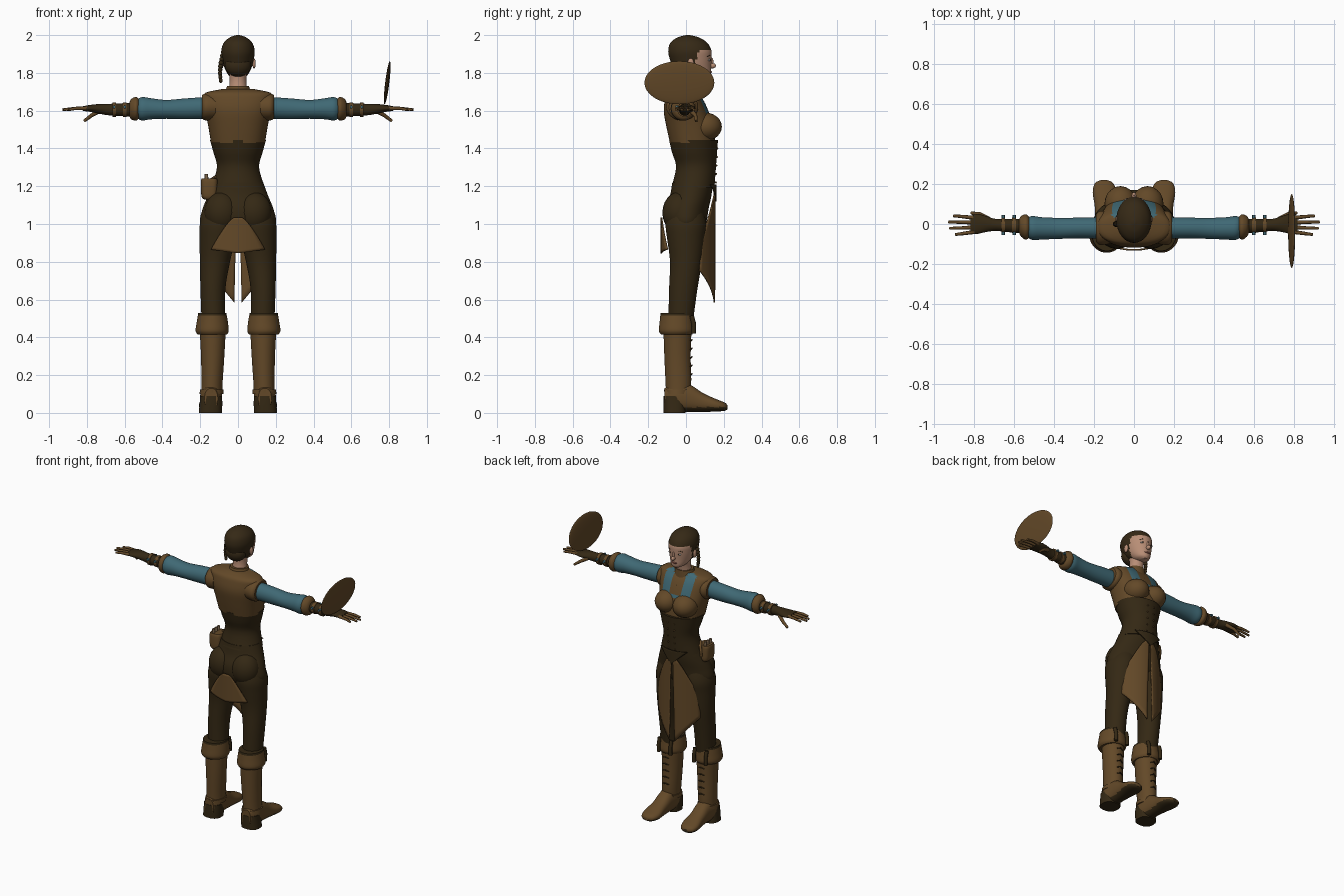
import bpy, bmesh
from math import pi, sin, cos, radians
from mathutils import Vector, Matrix

old_cube = bpy.data.objects.get("Cube")
if old_cube:
    bpy.data.objects.remove(old_cube)


def material(name, red, green, blue):
    mat = bpy.data.materials.new(name)
    mat.use_nodes = True
    colour = (red, green, blue, 1)
    mat.diffuse_color = colour
    mat.node_tree.nodes["Principled BSDF"].inputs["Base Color"].default_value = colour
    return mat


leather = material("brown leather", .125, .066, .021)
dark = material("dark brown leather", .034, .021, .007)
hair = material("dark hair", .036, .022, .008)
teal = material("teal cloth", .05, .14, .175)
skin = material("skin", .48, .27, .18)
lips = material("lips", .25, .09, .065)
white = material("eye white", .6, .55, .5)
glass = material("pouch bottle", .2, .13, .07)


def finish(name, bm, mat, angle=40):
    """Turn a bmesh into a smooth shaded object with one material."""
    bmesh.ops.recalc_face_normals(bm, faces=bm.faces[:])
    mesh = bpy.data.meshes.new(name)
    bm.to_mesh(mesh)
    bm.free()
    mesh.materials.append(mat)
    mesh.shade_smooth()
    mesh.set_sharp_from_angle(angle=radians(angle))
    obj = bpy.data.objects.new(name, mesh)
    bpy.context.collection.objects.link(obj)
    return obj


def spline(a, b, c, d, t):
    return (b + (c - a) * t / 2 + (a - b * 2.5 + c * 2 - d / 2) * t * t
            + ((d - a) / 2 + (b - c) * 1.5) * t ** 3)


def loft(name, mat, rings, axis="z", side=1, sides=32, steps=4, power=1):
    """Skin smoothed ellipses; ring = position on axis, two centres, two radii."""
    count = len(rings)
    dense = []
    for i in range(count - 1):
        near = [rings[min(max(i + k, 0), count - 1)] for k in (-1, 0, 1, 2)]
        dense += [[spline(*vals, k / steps) for vals in zip(*near)] for k in range(steps)]
    dense.append(rings[-1])
    bm = bmesh.new()
    loops = []
    for pos, cu, cv, ru, rv in dense:
        loop = []
        for k in range(sides):
            a = 2 * pi * (k + .5) / sides
            c, s = cos(a), sin(a)
            u = cu + max(ru, .001) * abs(c) ** power * (1 if c > 0 else -1)
            v = cv + max(rv, .001) * abs(s) ** power * (1 if s > 0 else -1)
            x, y, z = {"z": (u, v, pos), "x": (pos, u, v), "y": (u, pos, v)}[axis]
            loop.append(bm.verts.new((x * side, y, z)))
        loops.append(loop)
    for low, high in zip(loops, loops[1:]):
        for k in range(sides):
            n = (k + 1) % sides
            bm.faces.new((low[k], low[n], high[n], high[k]))
    bm.faces.new(loops[0])
    bm.faces.new(loops[-1])
    return finish(name, bm, mat)


def ball(name, mat, centre, radii, tilt=0):
    bm = bmesh.new()
    place = Matrix.Translation(centre) @ Matrix.Rotation(tilt, 4, "Y") @ Matrix.Diagonal((*radii, 1))
    bmesh.ops.create_uvsphere(bm, u_segments=20, v_segments=12, radius=1, matrix=place)
    return finish(name, bm, mat)


def tube(name, mat, points, radius, taper=1):
    curve = bpy.data.curves.new(name, "CURVE")
    curve.dimensions = "3D"
    curve.bevel_depth = radius
    curve.bevel_resolution = 2
    curve.use_fill_caps = True
    line = curve.splines.new("POLY")
    line.points.add(len(points) - 1)
    for i, (p, co) in enumerate(zip(line.points, points)):
        p.co = (*co, 1)
        p.radius = 1 + (taper - 1) * i / (len(points) - 1)
    curve.materials.append(mat)
    obj = bpy.data.objects.new(name, curve)
    bpy.context.collection.objects.link(obj)
    return obj


def cloth(name, mat, surface, columns=10, rows=14, thick=.008):
    """Thin sheet from a function of two parameters between 0 and 1."""
    bm = bmesh.new()
    grid = [[bm.verts.new(surface(i / columns, j / rows)) for i in range(columns + 1)]
            for j in range(rows + 1)]
    for a, b in zip(grid, grid[1:]):
        for i in range(columns):
            bm.faces.new((a[i], a[i + 1], b[i + 1], b[i]))
    obj = finish(name, bm, mat)
    solid = obj.modifiers.new("thickness", "SOLIDIFY")
    solid.thickness = thick
    solid.offset = 0
    return obj


def paint(obj, mat, rule):
    obj.data.materials.append(mat)
    for face in obj.data.polygons:
        if rule(face.center):
            face.material_index = len(obj.data.materials) - 1


# Trunk: trousers seat, corset, vest and collar
loft("hips", dark, [(.93, 0, 0, .13, .06), (1, 0, 0, .2, .105), (1.08, 0, .005, .188, .115),
                    (1.15, 0, .025, .16, .11), (1.22, 0, .035, .134, .108)])
loft("corset", dark, [(1.19, 0, .036, .143, .115), (1.3, 0, .053, .112, .106),
                      (1.38, 0, .045, .131, .12), (1.445, 0, .04, .149, .13)])
vest = loft("vest", leather, [(1.43, 0, .035, .143, .12), (1.52, 0, .02, .158, .125),
                              (1.6, 0, 0, .174, .118), (1.66, 0, -.01, .182, .1),
                              (1.695, 0, -.015, .172, .08), (1.715, 0, 0, .08, .055)],
            sides=48, power=.85)
paint(vest, teal, lambda c: c.y > .03 and c.z > 1.57 and (.045 < abs(c.x) < .11 or c.z < 1.59 and abs(c.x) < .11))
loft("collar", leather, [(1.68, 0, .01, .075, .065), (1.73, 0, .015, .058, .055)])
cloth("corset_point", dark, lambda u, v: ((u - .5) * .2 * (1 - v), .158 - ((u - .5) * .2 * (1 - v)) ** 2 * 3,
                                          1.21 - .09 * v))
for row in range(5):
    for s in (-1, 1):
        ball("corset_stud", leather, (s * .025, .158 + row * .002, 1.22 + row * .045), (.005, .005, .005))
tube("vest_seam", dark, [(0, .125, 1.57), (0, .098, 1.64)], .003)

# Neck, head and face
loft("neck", skin, [(1.7, 0, .015, .05, .045), (1.76, 0, .025, .044, .045), (1.82, 0, .03, .05, .055)])
head = loft("head", skin, [(1.768, 0, .09, .022, .03), (1.785, 0, .072, .048, .06),
                           (1.83, 0, .035, .073, .098), (1.88, 0, .024, .085, .112),
                           (1.92, 0, .02, .088, .114), (1.96, 0, .015, .075, .097),
                           (1.988, 0, .012, .043, .056), (2, 0, .01, .008, .01)], sides=48, steps=6)
paint(head, hair, lambda c: c.z > 1.922 or c.y < .045 and c.z > 1.775 or c.y < .065 and c.z > 1.87)
ball("hair_nape", hair, (0, -.025, 1.84), (.07, .055, .06))
ball("nose", skin, (0, .139, 1.838), (.012, .02, .014))
ball("nose_bridge", skin, (0, .131, 1.86), (.008, .014, .024))
ball("mouth", lips, (0, .127, 1.805), (.021, .01, .007))
ball("chin", skin, (0, .108, 1.785), (.025, .02, .018))
for s in (-1, 1):
    ball("eye", white, (s * .033, .121, 1.868), (.014, .008, .006))
    ball("iris", dark, (s * .033, .127, 1.868), (.005, .004, .005))
    tube("eyebrow", hair, [(s * .016, .131, 1.886), (s * .035, .125, 1.892), (s * .052, .112, 1.886)], .003)
    ball("ear", skin, (s * .085, .025, 1.85), (.009, .017, .027))
for k in range(9):
    t = k / 8
    ball("braid_knot", hair, (-.075 - .02 * sin(t * pi * .7), 0, 1.91 - .15 * t),
         (.015 - .005 * t, .017 - .006 * t, .013))

# Skirt panels at the front and flap at the back
for s in (-1, 1):
    def panel(u, v, s=s):
        width = .045 + .105 * min(1, v * 1.7) ** .8
        x = .006 + .014 * v + u * (width - .01)
        top, bottom = 1.18 - .04 * u, .585 + .17 * u
        return s * x, .152 - 3.2 * x * x, top + (bottom - top) * v
    cloth("front_skirt_panel", leather, panel)


def flap(u, v):
    x = (u * 2 - 1) * (.02 + .122 * v ** .75)
    return x, -.13 + 1.6 * x * x, 1.035 - v * (.19 - .02 * abs(u * 2 - 1))


cloth("back_flap", leather, flap)

for s in (-1, 1):
    # Bust and seat
    ball("bust", leather, (s * .068, .1, 1.515), (.08, .09, .075))
    ball("seat", dark, (s * .085, -.035, 1.06), (.095, .09, .11))
    # Legs
    loft("leg", dark, [(.46, .13, -.03, .062, .064), (.65, .133, -.015, .066, .075),
                       (.8, .122, 0, .08, .085), (.92, .108, 0, .096, .1),
                       (1, .1, 0, .102, .108), (1.08, .09, 0, .085, .09)], side=s)
    # Boots
    loft("boot_shaft", leather, [(.08, .14, -.045, .056, .06), (.15, .138, -.04, .056, .068),
                                 (.3, .134, -.045, .062, .07), (.45, .134, -.045, .07, .075)], side=s)
    loft("boot_cuff", leather, [(.415, .136, -.05, .078, .083), (.435, .137, -.05, .088, .094),
                                (.48, .136, -.05, .083, .09), (.52, .136, -.05, .076, .086)], side=s)
    loft("cuff_lining", dark, [(.515, .136, -.05, .077, .087), (.528, .136, -.05, .075, .085)], side=s, steps=1)
    for x in (.09, .18):
        tube("cuff_strap", dark, [(s * x, .03, .515), (s * x, .042, .47), (s * x, .04, .42)], .012)
    for k in range(5):
        z = .2 + k * .045
        tube("boot_lace", dark, [(s * .115, .024, z), (s * .136, .032, z + .008), (s * .157, .024, z)], .004)
    foot = loft("foot", leather, [(-.115, .142, .075, .035, .055), (-.06, .142, .08, .058, .075),
                                  (.02, .142, .077, .053, .072), (.09, .144, .055, .053, .05),
                                  (.16, .147, .04, .06, .033), (.205, .15, .033, .045, .022),
                                  (.22, .15, .03, .015, .01)], axis="y", side=s, power=.85)
    paint(foot, dark, lambda c: c.z < .03)
    loft("heel", dark, [(0, .146, -.06, .062, .058), (.05, .143, -.06, .06, .059),
                        (.09, .142, -.06, .058, .058)], side=s, power=.8)
    ankle = loft("ankle_strap", leather, [(.1, .14, -.045, .064, .07), (.125, .139, -.042, .062, .074)], side=s, steps=1)
    # Sleeves and cuffs
    loft("armhole", leather, [(.12, -.02, 1.62, .08, .07), (.17, -.02, 1.62, .085, .072),
                              (.19, -.02, 1.62, .07, .063)], axis="x", side=s)
    loft("sleeve", teal, [(.16, -.02, 1.615, .055, .058), (.28, -.02, 1.61, .052, .055),
                          (.38, -.022, 1.607, .053, .05), (.46, -.022, 1.61, .056, .056),
                          (.51, -.02, 1.61, .06, .062), (.54, -.015, 1.61, .045, .045)], axis="x", side=s)
    loft("sleeve_cuff", leather, [(.52, -.015, 1.61, .045, .048), (.54, -.015, 1.61, .064, .063),
                                  (.565, -.012, 1.608, .052, .054), (.575, -.01, 1.607, .036, .036)],
         axis="x", side=s)
    # Forearm guards, gloves and fingers
    loft("glove", dark, [(.56, -.01, 1.606, .036, .036), (.62, -.008, 1.605, .034, .034),
                         (.69, -.005, 1.606, .03, .03), (.74, 0, 1.61, .04, .025),
                         (.785, 0, 1.612, .05, .018), (.82, -.005, 1.611, .044, .013)], axis="x", side=s)
    for x in (.6, .655):
        loft("forearm_strap", leather, [(x - .01, -.006, 1.605, .04, .038),
                                        (x + .01, -.006, 1.605, .04, .038)], axis="x", side=s, steps=1)
        tube("strap_tab", teal, [(s * x, .045, 1.615), (s * x, -.055, 1.62)], .008)
    for k, length in enumerate((.905, .93, .925, .895)):
        y = .034 - .026 * k
        tube("finger", leather, [(s * .8, y * .9, 1.612), (s * .86, y * 1.1, 1.612), (s * length, y * 1.2, 1.605)],
             .0105, .65)
    tube("thumb", leather, [(s * .73, .025, 1.6), (s * .775, .05, 1.575), (s * .815, .055, 1.545)], .013, .6)

# Shield above the left hand
bm = bmesh.new()
place = (Matrix.Translation((.79, -.035, 1.748)) @ Matrix.Rotation(radians(7), 4, "Y")
         @ Matrix.Diagonal((.011, .185, .115, 1)))
bmesh.ops.create_uvsphere(bm, u_segments=40, v_segments=20, radius=1,
                          matrix=place @ Matrix.Rotation(pi / 2, 4, "Y"))
finish("shield", bm, leather, 60)

# Belt pouch with small bottles
loft("belt_pouch", leather, [(1.13, -.15, 0, .03, .04), (1.15, -.152, 0, .042, .05),
                             (1.22, -.152, 0, .045, .05), (1.24, -.152, 0, .04, .045)], power=.6)
for k in range(3):
    y = (k - 1) * .028
    tube("pouch_bottle", glass, [(-.165, y, 1.21), (-.168, y, 1.265)], .012, .7)
tube("pouch_strap", leather, [(-.12, .01, 1.25), (-.15, .055, 1.23), (-.155, .055, 1.17)], .008)
